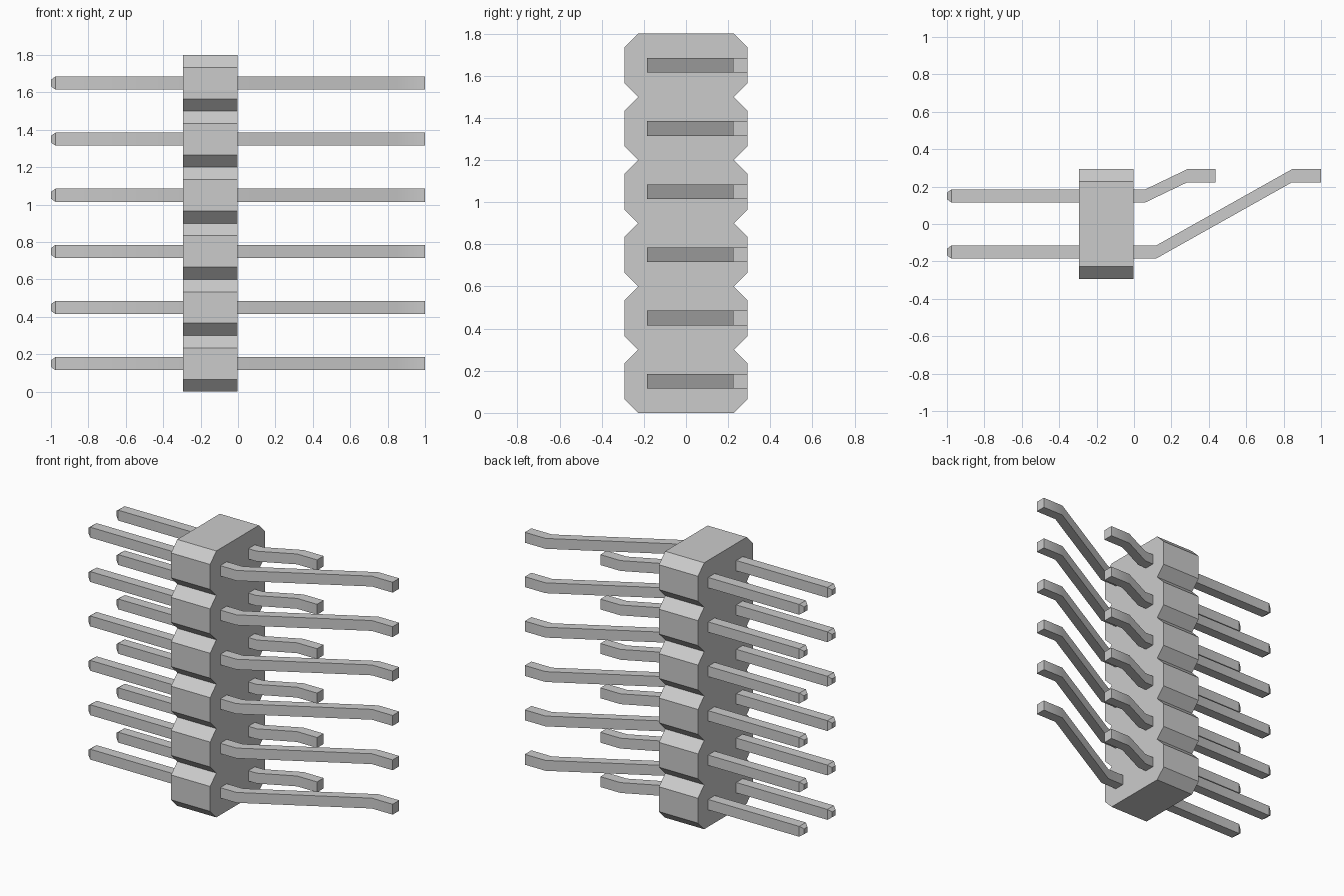
import bpy, bmesh, math

if "Cube" in bpy.data.objects:
    bpy.data.objects.remove(bpy.data.objects["Cube"])

PITCH, ROWS = 0.3, 6
HALF = 0.035          # half thickness of a pin
BODY_Y, CHAMFER = 0.293, 0.066

grey = bpy.data.materials.new("light_grey")
grey.use_nodes = True
grey.diffuse_color = (0.6, 0.6, 0.6, 1)
grey.node_tree.nodes["Principled BSDF"].inputs["Base Color"].default_value = (0.6, 0.6, 0.6, 1)


def make_object(name, bm):
    bmesh.ops.recalc_face_normals(bm, faces=bm.faces)
    mesh = bpy.data.meshes.new(name)
    bm.to_mesh(mesh)
    bm.free()
    mesh.materials.append(grey)
    obj = bpy.data.objects.new(name, mesh)
    bpy.context.collection.objects.link(obj)
    return obj


def loft(bm, rings):
    """Skin a list of equal rings and cap both ends."""
    loops = [[bm.verts.new(p) for p in ring] for ring in rings]
    for a, b in zip(loops, loops[1:]):
        for i in range(len(a)):
            j = (i + 1) % len(a)
            bm.faces.new((a[i], a[j], b[j], b[i]))
    bm.faces.new(loops[0])
    bm.faces.new(loops[-1])


# Housing: notched outline extruded along x
side = []
for k in range(ROWS):
    z0, z1 = k * PITCH, (k + 1) * PITCH
    if k == 0:
        side.append((BODY_Y - CHAMFER, z0))
    side += [(BODY_Y, z0 + CHAMFER), (BODY_Y, z1 - CHAMFER), (BODY_Y - CHAMFER, z1)]
outline = side + [(-y, z) for y, z in reversed(side)]
bm = bmesh.new()
loft(bm, [[(x, y, z) for y, z in outline] for x in (-0.295, -0.003)])
make_object("housing", bm)


# Pins: square section following (x, y, half size) stations
def make_pin(name, stations, z):
    bm = bmesh.new()
    loft(bm, [[(x, y + sy * h, z + sz * h) for sy, sz in ((-1, -1), (1, -1), (1, 1), (-1, 1))]
              for x, y, h in stations])
    obj = make_object(name, bm)
    bpy.ops.object.select_all(action='DESELECT')
    obj.select_set(True)
    bpy.context.view_layer.objects.active = obj
    bpy.ops.object.shade_smooth_by_angle(angle=math.radians(32))


# row name: (row y, bend start x, bend end x, tail end x)
pin_rows = {"front": (-0.15, 0.118, 0.845, 1.0),
            "back": (0.15, 0.06, 0.285, 0.435)}
TAIL_Y = BODY_Y - HALF
for row, (y, x1, x2, x3) in pin_rows.items():
    stations = [(-1.0, y, 0.018), (-0.976, y, HALF), (x1, y, HALF),
                (x2, TAIL_Y, HALF), (x3, TAIL_Y, HALF)]
    for k in range(ROWS):
        make_pin(f"{row}_pin_{k + 1}", stations, (k + 0.5) * PITCH)
